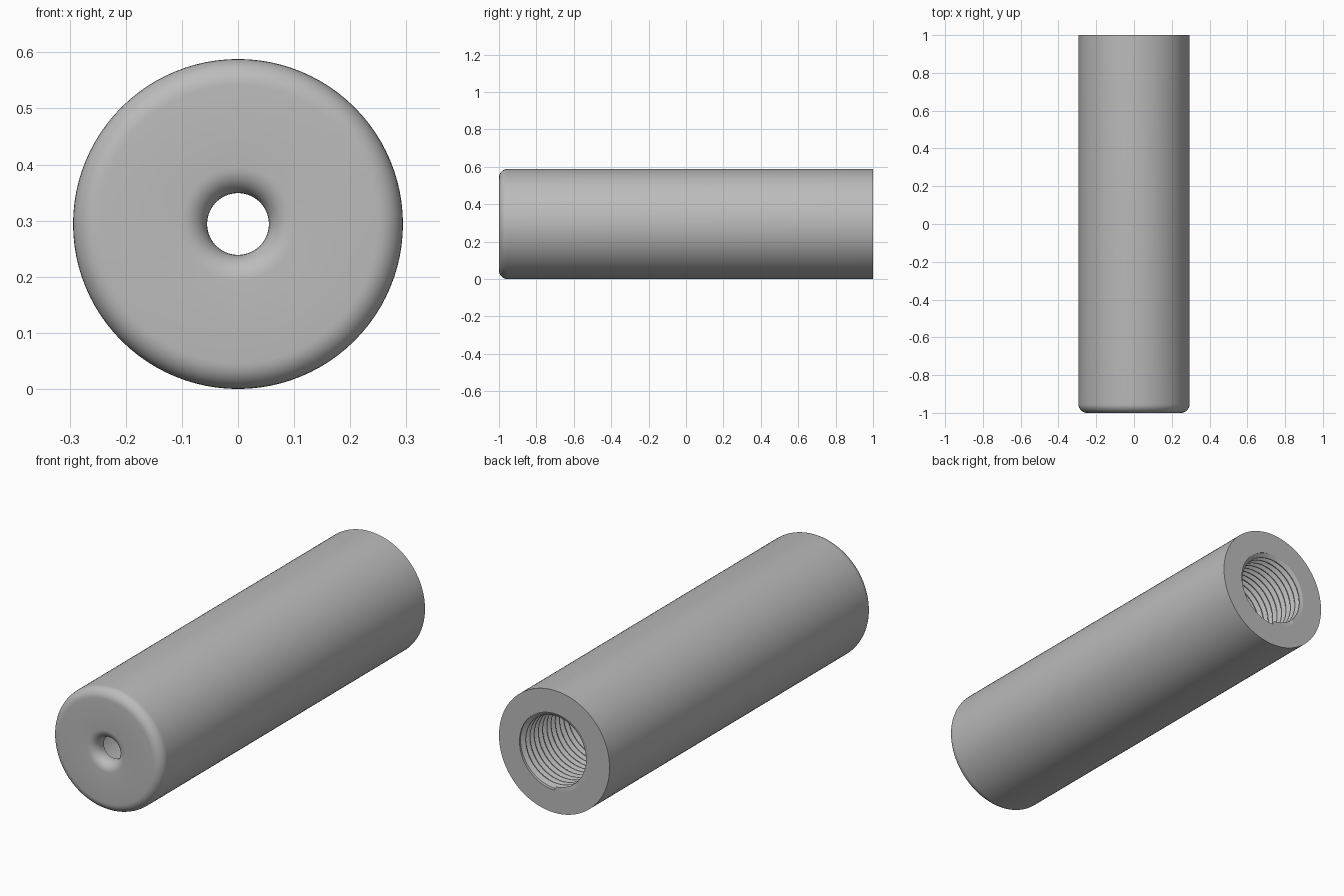
import bpy, bmesh
from math import sin, cos, pi, radians

if "Cube" in bpy.data.objects:
    bpy.data.objects.remove(bpy.data.objects["Cube"], do_unlink=True)

SEG = 96
RADIUS, HOLE, RIM, BORE = 0.294, 0.055, 0.185, 0.166
FILLET = 0.046
PITCH = 0.032
THREAD_START, BACK = 0.0, 1.0

steel = bpy.data.materials.new("grey_steel")
steel.use_nodes = True
colour = (0.5, 0.5, 0.5, 1)
steel.diffuse_color = colour
steel.node_tree.nodes["Principled BSDF"].inputs["Base Color"].default_value = colour


def arc(r, y, start, end, steps=8):
    """Fillet points as (radius, y) around a centre."""
    angles = [radians(start + (end - start) * i / steps) for i in range(steps + 1)]
    return [(r + FILLET * cos(a), y + FILLET * sin(a)) for a in angles]


def sweep(name, columns):
    """Skin neighbouring columns of (radius, y) points turned around the y axis."""
    bm = bmesh.new()
    rows = []
    for j, column in enumerate(columns):
        a = 2 * pi * j / SEG
        rows.append([bm.verts.new((r * cos(a), y, RADIUS + r * sin(a))) for r, y in column])
    for left, right in zip(rows, rows[1:]):
        for i in range(len(left) - 1):
            bm.faces.new((left[i], left[i + 1], right[i + 1], right[i]))
    bmesh.ops.remove_doubles(bm, verts=bm.verts, dist=1e-5)
    mesh = bpy.data.meshes.new(name)
    bm.to_mesh(mesh)
    bm.free()
    mesh.materials.append(steel)
    obj = bpy.data.objects.new(name, mesh)
    bpy.context.collection.objects.link(obj)
    bpy.ops.object.select_all(action='DESELECT')
    obj.select_set(True)
    bpy.context.view_layer.objects.active = obj
    bpy.ops.object.shade_smooth_by_angle(angle=radians(30))
    return obj


# Sleeve: back rim, outside, rounded front, flared hole and smooth bore
profile = [(RIM, BACK), (RADIUS, BACK)]
profile += arc(RADIUS - FILLET, -1 + FILLET, 0, -90)
profile += arc(HOLE + FILLET, -1 + FILLET, 270, 180)
profile += [(HOLE, -0.94), (BORE, -0.94), (BORE, THREAD_START)]
sweep("sleeve", [profile[::-1]] * (SEG + 1))

# Screw thread inside the back of the bore
shape = [(0.0, RIM), (0.12, RIM), (0.5, BORE), (0.62, BORE)]
turns = int((BACK - THREAD_START) / PITCH) + 2


def thread_column(j):
    column = [(BORE, THREAD_START)]
    for k in range(-1, turns):
        for part, r in shape:
            y = THREAD_START + PITCH * (k + part + j / SEG)
            if y <= THREAD_START:
                column.append((BORE, THREAD_START))
            elif y >= BACK:
                column.append((RIM, BACK))
            else:
                column.append((r, y))
    return column + [(RIM, BACK)]


sweep("bore_thread", [thread_column(j) for j in range(SEG + 1)])
